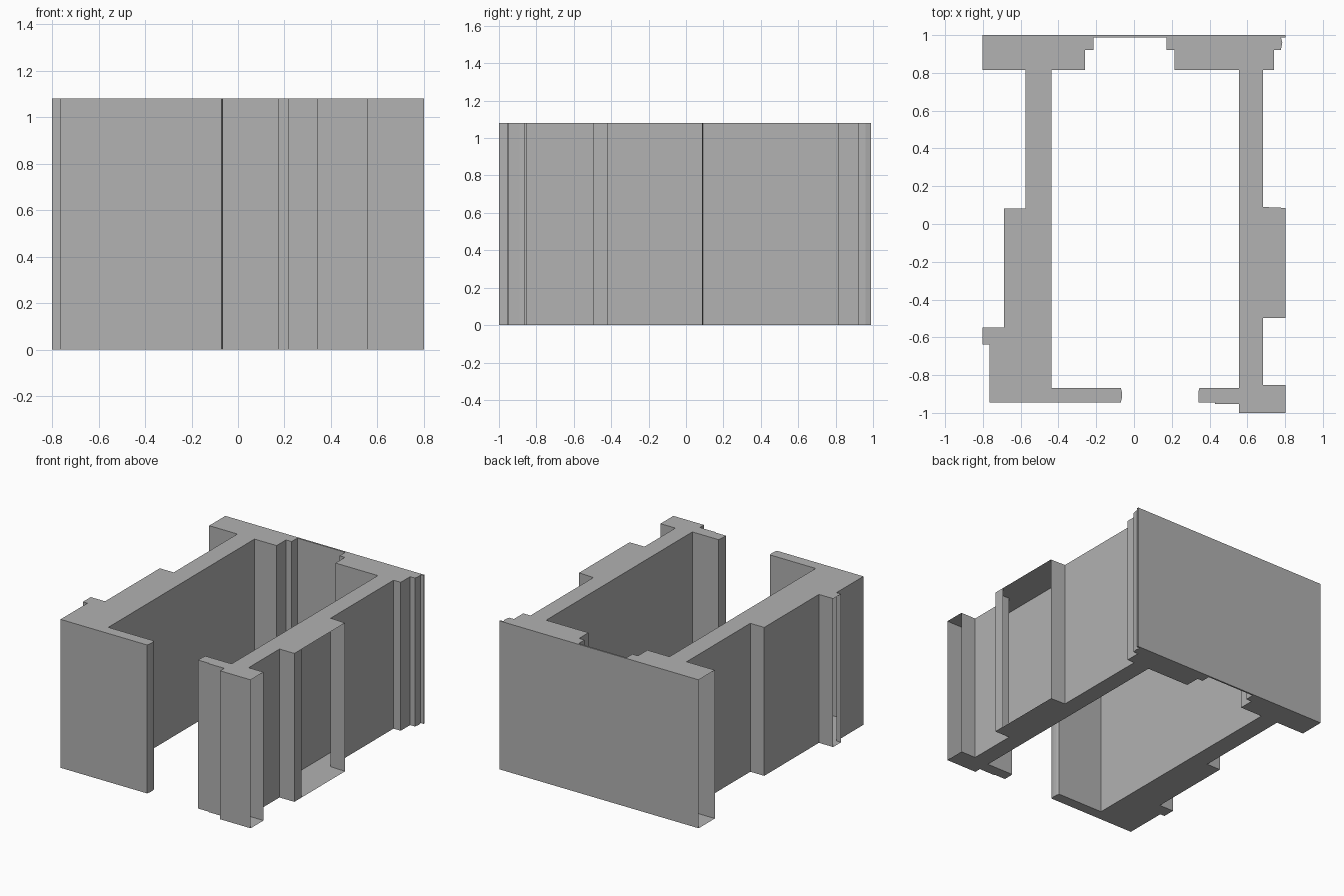
import bpy
import bmesh

default_cube = bpy.data.objects.get("Cube")
if default_cube:
    bpy.data.objects.remove(default_cube, do_unlink=True)

HEIGHT = 1.08   # storey height
EDGE = 0.802    # where the walls are cut off at the sides
BACK = 1.0      # outer face of the back wall
PANEL = 0.988   # inner face of the thin back panel
OPEN = "open"   # marks an uncapped wall end between two outline points


def make_material(name, colour):
    material = bpy.data.materials.new(name)
    material.use_nodes = True
    material.diffuse_color = colour
    shader = next(n for n in material.node_tree.nodes if n.type == "BSDF_PRINCIPLED")
    shader.inputs["Base Color"].default_value = colour
    return material


plaster = make_material("plain grey plaster", (0.445, 0.445, 0.445, 1))


def extrude_plan(name, outline):
    """Raise a counter-clockwise floor plan to full height, leaving OPEN ends uncapped."""
    points, gaps = [], set()
    for item in outline:
        if item == OPEN:
            gaps.add(len(points) - 1)
        else:
            points.append(item)

    bm = bmesh.new()
    lower = [bm.verts.new((x, y, 0)) for x, y in points]
    upper = [bm.verts.new((x, y, HEIGHT)) for x, y in points]
    bm.faces.new(upper)
    bm.faces.new(list(reversed(lower)))
    count = len(points)
    for i in range(count):
        if i not in gaps:
            j = (i + 1) % count
            bm.faces.new((lower[i], lower[j], upper[j], upper[i]))

    mesh = bpy.data.meshes.new(name)
    bm.to_mesh(mesh)
    bm.free()
    mesh.materials.append(plaster)
    wall = bpy.data.objects.new(name, mesh)
    bpy.context.collection.objects.link(wall)
    return wall


# Wall on the -x side, with its back return, outer steps and long front return
JAMB_R = -0.214
extrude_plan("right_wall", [
    (-EDGE, BACK), OPEN, (-EDGE, 0.814),
    (-0.575, 0.814), (-0.575, 0.082),
    (-0.687, 0.082), (-0.687, -0.547),
    (-EDGE, -0.547), OPEN, (-EDGE, -0.637),
    (-0.766, -0.637), (-0.766, -0.946),
    (-0.07, -0.946), (-0.064, -0.92), (-0.064, -0.89), (-0.07, -0.867),
    (-0.437, -0.867), (-0.437, 0.814),
    (-0.259, 0.814), (-0.259, 0.922),
    (JAMB_R, 0.922), (JAMB_R, PANEL), OPEN, (JAMB_R, BACK),
])

# Wall on the +x side, with its door jamb, front pier and stepped back corner
JAMB_L = 0.172
extrude_plan("left_wall", [
    (JAMB_L, BACK), OPEN, (JAMB_L, PANEL), (JAMB_L, 0.922),
    (0.215, 0.922), (0.215, 0.814),
    (0.556, 0.814), (0.556, -0.867),
    (0.346, -0.867), (0.341, -0.89), (0.341, -0.946),
    (0.43, -0.946), (0.43, -0.952), (0.556, -0.952),
    (0.556, -BACK), (EDGE, -BACK), OPEN, (EDGE, -0.852),
    (0.682, -0.852), (0.682, -0.497),
    (EDGE, -0.497), (EDGE, -0.417), OPEN, (EDGE, 0.085),
    (0.682, 0.09), (0.682, 0.814),
    (0.74, 0.814), (0.74, 0.922),
    (0.778, 0.922), (0.785, 0.96), (0.778, PANEL),
    (EDGE, PANEL), OPEN, (EDGE, BACK),
])

# Thin panel closing the opening in the back wall
extrude_plan("back_panel", [
    (JAMB_R, BACK), OPEN, (JAMB_R, PANEL),
    (JAMB_L, PANEL), OPEN, (JAMB_L, BACK),
])
